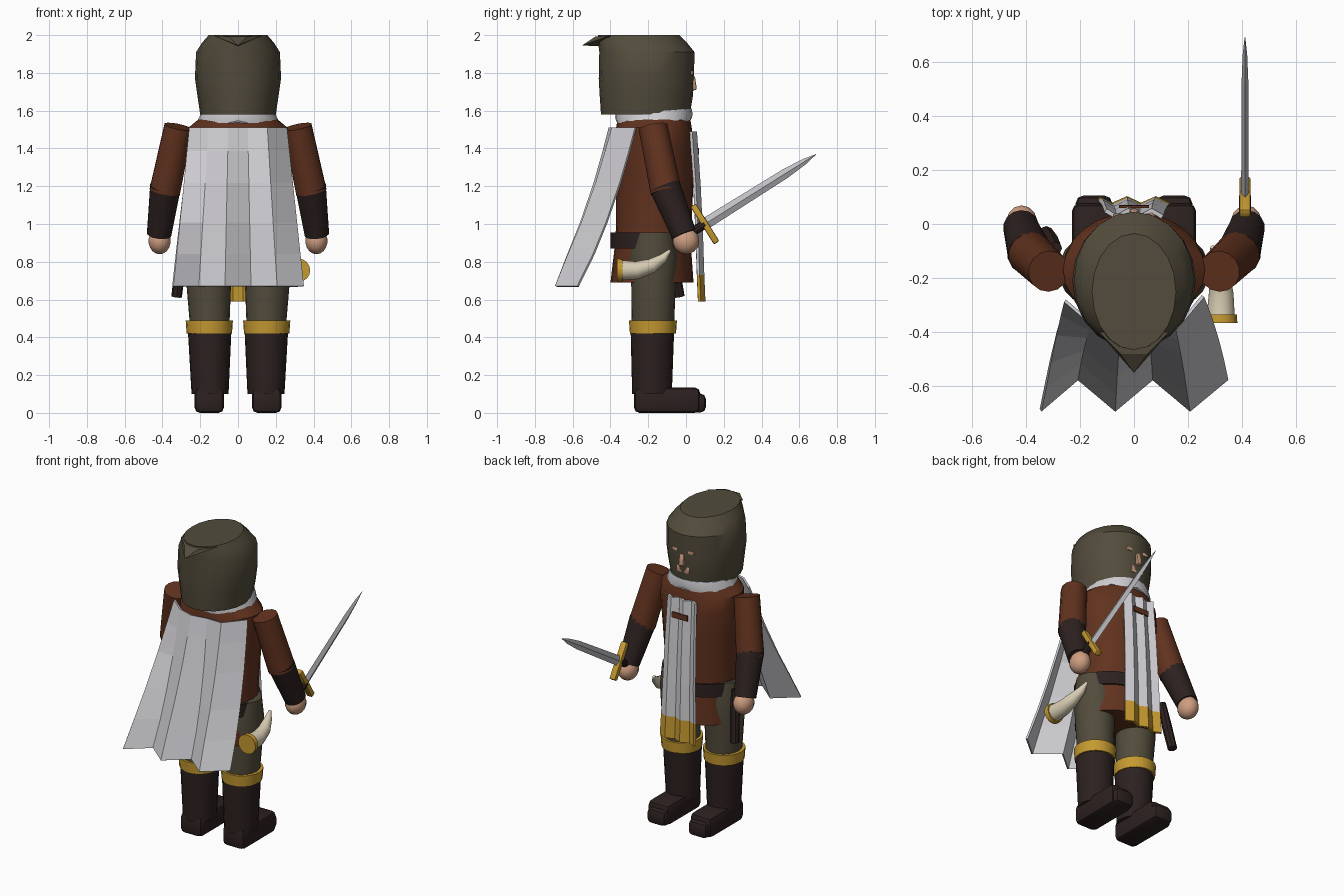
import bpy, bmesh, math
from mathutils import Vector

if "Cube" in bpy.data.objects:
    bpy.data.objects.remove(bpy.data.objects["Cube"])


def material(name, r, g, b):
    m = bpy.data.materials.new(name)
    m.use_nodes = True
    m.diffuse_color = (r, g, b, 1)
    bsdf = m.node_tree.nodes["Principled BSDF"]
    bsdf.inputs["Base Color"].default_value = (r, g, b, 1)
    bsdf.inputs["Roughness"].default_value = 0.8
    return m


OLIVE = material("olive cloth", 0.085, 0.072, 0.045)
BROWN = material("russet leather", 0.12, 0.032, 0.013)
DARK = material("dark leather", 0.025, 0.015, 0.014)
WHITE = material("white cloth", 0.62, 0.61, 0.64)
GOLD = material("gold", 0.56, 0.32, 0.03)
SKIN = material("skin", 0.62, 0.34, 0.22)
STEEL = material("steel", 0.52, 0.52, 0.55)
IVORY = material("ivory", 0.7, 0.62, 0.46)


def finish(name, bm, mats, smooth=True):
    bmesh.ops.recalc_face_normals(bm, faces=bm.faces)
    me = bpy.data.meshes.new(name)
    bm.to_mesh(me)
    bm.free()
    ob = bpy.data.objects.new(name, me)
    bpy.context.collection.objects.link(ob)
    for m in mats:
        me.materials.append(m)
    if smooth:
        bpy.context.view_layer.objects.active = ob
        ob.select_set(True)
        bpy.ops.object.shade_smooth_by_angle(angle=math.radians(35))
        ob.select_set(False)
    return ob


def skin_rings(bm, rings, caps=True):
    rings = [[bm.verts.new(p) for p in ring] for ring in rings]
    n = len(rings[0])
    for a, b in zip(rings, rings[1:]):
        for i in range(n):
            bm.faces.new((a[i], a[(i + 1) % n], b[(i + 1) % n], b[i]))
    if caps:
        bm.faces.new(rings[0])
        bm.faces.new(rings[-1])


def loft(name, sections, mat, n=20, caps=True):
    """Stack of level ellipses: (x, y, z, x radius, y radius)."""
    bm = bmesh.new()
    turns = [math.tau * i / n for i in range(n)]
    skin_rings(bm, [[(x + rx * math.cos(t), y + ry * math.sin(t), z) for t in turns]
                    for x, y, z, rx, ry in sections], caps)
    return finish(name, bm, [mat])


def tube(name, path, radii, mat, n=14):
    """Round tube through a path, with one radius per point."""
    bm = bmesh.new()
    pts = [Vector(p) for p in path]
    rings = []
    for i, p in enumerate(pts):
        d = (pts[min(i + 1, len(pts) - 1)] - pts[max(i - 1, 0)]).normalized()
        u = d.cross(Vector((1, 0, 0))).normalized()
        v = d.cross(u)
        rings.append([p + radii[i] * (u * math.cos(math.tau * k / n) + v * math.sin(math.tau * k / n))
                      for k in range(n)])
    skin_rings(bm, rings)
    return finish(name, bm, [mat])


def box(name, centre, size, mat, bevel=0.0, tilt=0.0):
    bm = bmesh.new()
    bmesh.ops.create_cube(bm, size=1)
    bmesh.ops.scale(bm, vec=size, verts=bm.verts)
    if bevel:
        bmesh.ops.bevel(bm, geom=bm.edges[:], offset=bevel, segments=2, affect='EDGES', profile=0.5)
    ob = finish(name, bm, [mat], bevel > 0)
    ob.location, ob.rotation_euler = centre, (tilt, 0, 0)
    return ob


def hull(name, points, mat):
    bm = bmesh.new()
    for p in points:
        bm.verts.new(p)
    bmesh.ops.convex_hull(bm, input=bm.verts)
    return finish(name, bm, [mat], False)


def sheet(name, rows, mats, thickness, rule=None):
    """Thick cloth spanned by rows of points."""
    bm = bmesh.new()
    grid = [[bm.verts.new(p) for p in row] for row in rows]
    for a, b in zip(grid, grid[1:]):
        for i in range(len(a) - 1):
            bm.faces.new((a[i], a[i + 1], b[i + 1], b[i]))
    ob = finish(name, bm, mats, False)
    if rule:
        for f in ob.data.polygons:
            f.material_index = rule(f.center)
    mod = ob.modifiers.new("thickness", 'SOLIDIFY')
    mod.thickness, mod.offset = thickness, 0
    return ob


# Hood with its folded point at the back
loft("hood", [(0, -0.215, 1.58, 0.2, 0.235), (0, -0.21, 1.68, 0.215, 0.247),
              (0, -0.21, 1.77, 0.228, 0.252), (0, -0.207, 1.91, 0.222, 0.252),
              (0, -0.23, 1.96, 0.19, 0.235), (0, -0.25, 2.0, 0.155, 0.215)], OLIVE)
hull("hood_point", [(-0.13, -0.4, 1.998), (0.13, -0.4, 1.998), (-0.05, -0.48, 1.992), (0.05, -0.48, 1.992),
                    (0, -0.55, 1.945), (0, -0.42, 1.94)], OLIVE)

# Face showing through the hood opening
box("nose", (0, 0.035, 1.745), (0.034, 0.035, 0.075), SKIN, 0.008, 0.15)
box("chin", (0, 0.018, 1.68), (0.09, 0.03, 0.05), SKIN, 0.008)
for s in (-1, 1):
    box("brow", (s * 0.058, 0.026, 1.8), (0.04, 0.024, 0.022), SKIN, 0.006)

# Collar, tunic and belt
collar = loft("collar", [(0, -0.17, 1.535, 0.215, 0.2), (0, -0.17, 1.565, 0.205, 0.205),
                         (0, -0.17, 1.6, 0.19, 0.2)], WHITE, 24)
for i, v in enumerate(collar.data.vertices):
    v.co.z += 0.1 * max(0, v.co.y + 0.1) + (0.012 if i < 24 and i % 3 == 0 else 0)
loft("tunic", [(0, -0.18, 0.69, 0.245, 0.22), (0, -0.175, 0.9, 0.23, 0.2), (0, -0.17, 1.0, 0.228, 0.2),
               (0, -0.165, 1.25, 0.245, 0.205), (0, -0.165, 1.42, 0.262, 0.208),
               (0, -0.17, 1.51, 0.262, 0.2), (0, -0.17, 1.57, 0.19, 0.19)], BROWN, 24)
loft("belt", [(0, -0.182, 0.87, 0.25, 0.218), (0, -0.182, 0.955, 0.25, 0.218)], DARK, 24)

# Arms and legs
for s in (-1, 1):
    shoulder, elbow, wrist = (s * 0.315, -0.175, 1.515), (s * 0.388, -0.105, 1.17), (s * 0.418, -0.01, 0.945)
    tube("upper_arm", [shoulder, elbow], [0.077, 0.083], BROWN)
    tube("forearm", [(s * 0.384, -0.112, 1.2), wrist], [0.083, 0.066], DARK)
    bm = bmesh.new()
    bmesh.ops.create_uvsphere(bm, u_segments=14, v_segments=9, radius=1)
    bmesh.ops.scale(bm, vec=(0.06, 0.07, 0.07), verts=bm.verts)
    finish("hand", bm, [SKIN]).location = (s * 0.415, 0.0, 0.91)

    loft("trouser_leg", [(s * 0.15, -0.175, 0.47, 0.105, 0.112), (s * 0.155, -0.172, 0.68, 0.118, 0.118),
                         (s * 0.155, -0.172, 0.82, 0.123, 0.13), (s * 0.148, -0.172, 0.955, 0.122, 0.11)], OLIVE)
    loft("boot_cuff", [(s * 0.152, -0.175, 0.42, 0.12, 0.122), (s * 0.152, -0.175, 0.49, 0.125, 0.127)], GOLD)
    loft("boot_shaft", [(s * 0.148, -0.18, 0.1, 0.098, 0.105), (s * 0.15, -0.178, 0.43, 0.115, 0.115)], DARK)
    box("foot", (s * 0.152, -0.1, 0.067), (0.155, 0.35, 0.134), DARK, 0.028)
    box("toe", (s * 0.148, 0.04, 0.052), (0.135, 0.13, 0.1), DARK, 0.028)

# Pleated cape
cape_rows = []
for t in (0, 0.15, 0.35, 0.6, 0.8, 1):
    row = []
    for i in range(6):
        u = i / 2.5 - 1
        pleat = (-1 if i % 2 == 0 else 1) * 0.058 * min(1, 0.15 + t)
        y_top = -0.395 + 0.12 * u ** 4
        y_low = -0.63
        sag = 0.025 * math.sin(math.pi * t)
        row.append((u * (0.255 + 0.09 * t), y_top + (y_low - y_top) * t + pleat + sag, 1.51 - 0.84 * t))
    cape_rows.append(row)
sheet("cape", cape_rows, [WHITE], 0.012)

# Front cloth panel with a gold hem and a leather patch
panel_rows = [[(x * w, y + 0.012 * (-1) ** i, z) for i, x in enumerate((-1, -0.62, -0.2, 0.2, 0.62, 1))]
              for z, y, w in ((1.49, 0.038, 0.105), (1.2, 0.058, 0.112), (0.95, 0.07, 0.118),
                              (0.73, 0.077, 0.125), (0.59, 0.083, 0.13))]
sheet("front_panel", panel_rows, [WHITE, GOLD], 0.016, lambda c: 1 if c.z < 0.73 else 0)
box("panel_patch", (0.0, 0.064, 1.385), (0.11, 0.009, 0.035), BROWN, 0, 0.05)

# Sword, built along its tilt in the hand
PIVOT, TILT = Vector((0.41, 0.1, 1.0)), math.atan2(0.37, 0.59)
bm = bmesh.new()
skin_rings(bm, [[(-0.014 * k, y, 0), (0, y, w), (0.014 * k, y, 0), (0, y, -w)]
                for y, w, k in ((0, 0.031, 1), (0.5, 0.026, 0.9), (0.62, 0.016, 0.6), (0.695, 0.001, 0.1))])
blade = finish("sword_blade", bm, [STEEL], False)
blade.location, blade.rotation_euler = PIVOT, (TILT, 0, 0)
box("sword_guard", PIVOT, (0.042, 0.034, 0.235), GOLD, 0.008, TILT)
along = Vector((0, math.cos(TILT), math.sin(TILT)))
tube("sword_grip", [PIVOT - along * 0.16, PIVOT], [0.024, 0.024], DARK, 10)

# Horn with a gold rim, hung at the hip
tube("horn", [(0.32, -0.35, 0.755), (0.322, -0.26, 0.755), (0.315, -0.18, 0.78), (0.3, -0.12, 0.82),
              (0.29, -0.085, 0.86)], [0.054, 0.047, 0.038, 0.024, 0.008], IVORY)
tube("horn_rim", [(0.32, -0.366, 0.755), (0.32, -0.335, 0.755)], [0.062, 0.06], GOLD, 16)

# Sheathed dagger on the other hip
tube("dagger_sheath", [(-0.29, -0.09, 0.93), (-0.305, -0.065, 0.78), (-0.325, -0.035, 0.615)],
     [0.024, 0.03, 0.028], DARK, 8)
